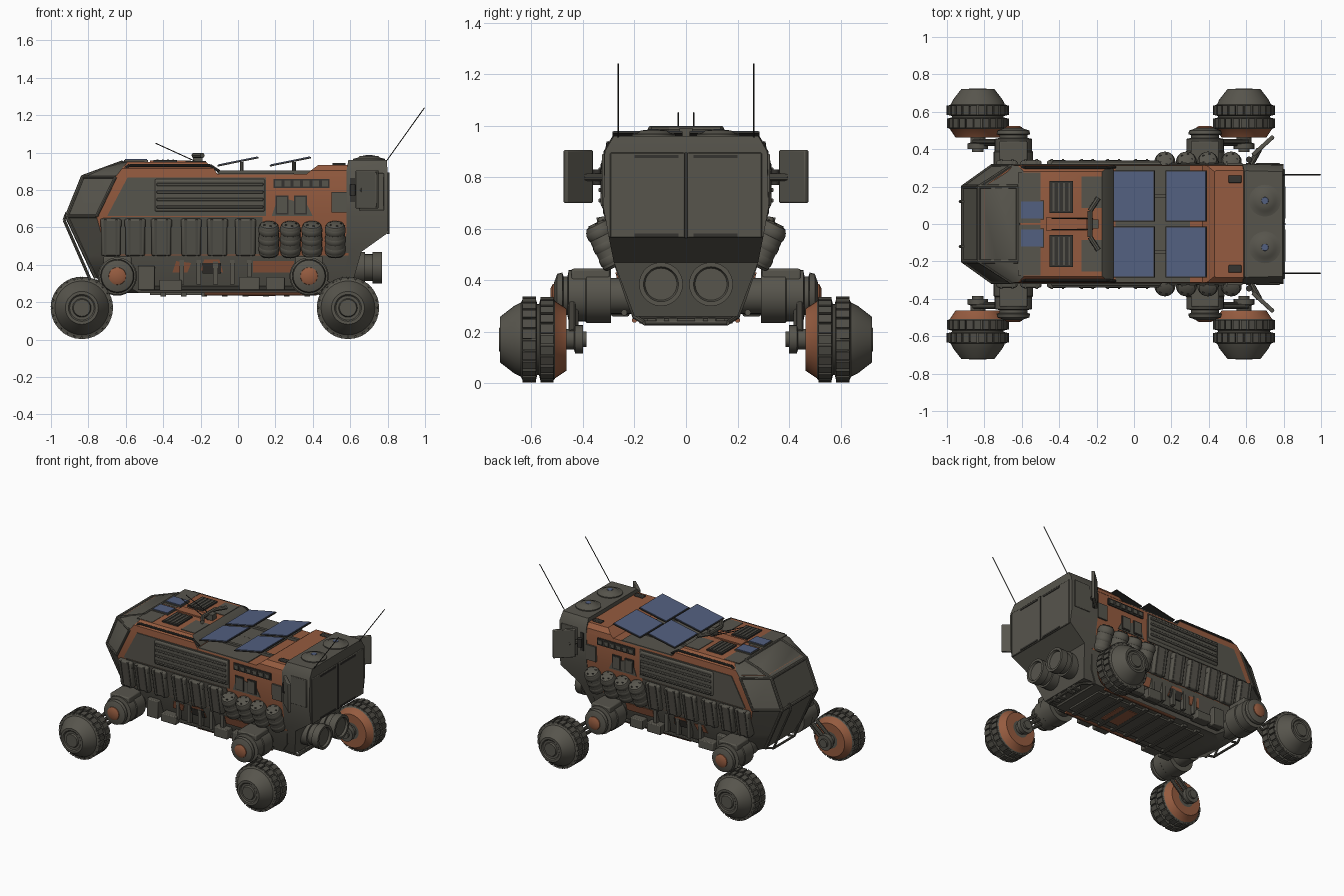
import bpy, bmesh, math
from mathutils import Vector, Matrix, Euler

cube = bpy.data.objects.get("Cube")
if cube:
    bpy.data.objects.remove(cube, do_unlink=True)

def material(name, rgb):
    m = bpy.data.materials.new(name)
    m.use_nodes = True
    m.diffuse_color = (*rgb, 1)
    m.node_tree.nodes["Principled BSDF"].inputs["Base Color"].default_value = (*rgb, 1)
    return m

GREY = material("hull grey", (.095, .09, .073))
ORANGE = material("rust orange", (.30, .105, .05))
BLUE = material("solar blue", (.085, .115, .215))
DARK = material("dark trim", (.035, .033, .029))
TIRE = material("tire grey", (.078, .074, .061))
SIDES = (-1, 1)

def finish(name, bm, *mats):
    bmesh.ops.recalc_face_normals(bm, faces=bm.faces)
    me = bpy.data.meshes.new(name)
    bm.to_mesh(me)
    bm.free()
    for m in mats:
        me.materials.append(m)
    me.polygons.foreach_set("use_smooth", [True] * len(me.polygons))
    me.set_sharp_from_angle(angle=math.radians(32))
    ob = bpy.data.objects.new(name, me)
    bpy.context.collection.objects.link(ob)
    return ob

def place(c, size, rot=(0, 0, 0)):
    return Matrix.LocRotScale(Vector(c), Euler(rot), Vector(size))

def boxes(name, places, mat, bevel=0):
    bm = bmesh.new()
    for p in places:
        bmesh.ops.create_cube(bm, size=1, matrix=p)
    ob = finish(name, bm, mat)
    if bevel:
        b = ob.modifiers.new("bevel", "BEVEL")
        b.width, b.segments = bevel, 2
    return ob

def box(name, c, size, mat, rot=(0, 0, 0), bevel=0):
    return boxes(name, [place(c, size, rot)], mat, bevel)

def lathe(name, origin, axis, prof, mat, n=28, trim=None, trim_segs=()):
    """Spin (distance, radius) pairs around an axis; trim_segs take the second material."""
    q = Vector(axis).to_track_quat('Z', 'Y')
    bm = bmesh.new()
    rings = [[bm.verts.new(Vector(origin) + q @ Vector((r * math.cos(a), r * math.sin(a), t)))
              for a in (math.tau * i / n for i in range(n))] for t, r in prof]
    for k in range(len(rings) - 1):
        for i in range(n):
            j = (i + 1) % n
            f = bm.faces.new((rings[k][i], rings[k][j], rings[k + 1][j], rings[k + 1][i]))
            f.material_index = int(k in trim_segs)
    bm.faces.new(rings[0])
    bm.faces.new(rings[-1])
    return finish(name, bm, mat, trim or mat)

def rod(name, a, b, r, mat, n=10):
    d = Vector(b) - Vector(a)
    return lathe(name, a, d, [(0, r), (d.length, r)], mat, n)

def path(name, pts, r, mat):
    for a, b in zip(pts, pts[1:]):
        rod(name, a, b, r, mat, 8)

def loft(name, layers, rule, *mats):
    """Stack six-sided plan outlines: z, front x/y, shoulder x/y, rear x/y."""
    bm = bmesh.new()
    rings = []
    for z, xf, yf, xs, ys, xr, yr in layers:
        half = [(xf, -yf), (xs, -ys), (xr, -yr)]
        ring = half + [(x, -y) for x, y in reversed(half)]
        rings.append([bm.verts.new((x, y, z)) for x, y in ring])
    for a, b in zip(rings, rings[1:]):
        for i in range(6):
            f = bm.faces.new((a[i], a[(i + 1) % 6], b[(i + 1) % 6], b[i]))
            f.material_index = rule(i, f.calc_center_median().z)
    bm.faces.new(rings[0])
    top = bm.faces.new(rings[-1])
    top.material_index = rule(1, layers[-1][0])
    return finish(name, bm, *mats)

# hull: faceted nose, sloped lower tub
HULL = [(.25, -.60, .15, -.53, .205, .50, .205), (.33, -.76, .17, -.66, .235, .56, .235),
        (.45, -.82, .18, -.70, .275, .59, .275), (.66, -.915, .2, -.757, .313, .6, .313),
        (.87, -.83, .2, -.655, .315, .6, .315), (.885, -.8, .2, -.645, .312, .6, .312)]
loft("hull", HULL, lambda i, z: int(i in (1, 3) and z > .45), GREY, ORANGE)
loft("cab_roof", [(.87, -.83, .2, -.655, .315, -.10, .315), (.915, -.73, .2, -.62, .312, -.13, .312),
                  (.95, -.62, .2, -.59, .28, -.17, .28)], lambda i, z: int(i in (1, 3)), GREY, ORANGE)
loft("rear_deck", [(.88, .36, .315, .38, .315, .6, .315), (.905, .39, .312, .41, .312, .6, .312),
                   (.935, .43, .28, .44, .285, .6, .285)], lambda i, z: 0, ORANGE)
loft("rear_cabin", [(.26, .48, .2, .49, .2, .60, .2), (.47, .56, .28, .57, .28, .66, .28),
                    (.57, .58, .3, .59, .3, .80, .3), (.68, .58, .32, .59, .32, .80, .32),
                    (.90, .58, .32, .59, .32, .80, .315), (.96, .59, .28, .60, .285, .795, .28)],
     lambda i, z: 0, GREY)

def hull_y(z):
    for lo, hi in zip(HULL, HULL[1:]):
        if z <= hi[0]:
            return lo[4] + (hi[4] - lo[4]) * (z - lo[0]) / (hi[0] - lo[0])
    return HULL[-1][4]

def panel(name, pts, mat, t=.006):
    """Thin plate following both hull flanks, outlined in x and z."""
    for s in SIDES:
        bm = bmesh.new()
        rings = [[bm.verts.new((x, s * (hull_y(z) + o), z)) for x, z in pts] for o in (-.004, t)]
        for r in rings:
            bm.faces.new(r)
        for i in range(len(pts)):
            j = (i + 1) % len(pts)
            bm.faces.new((rings[0][i], rings[0][j], rings[1][j], rings[1][i]))
        finish(name, bm, mat)

def rect(x0, x1, z0, z1):
    return [(x0, z0), (x1, z0), (x1, z1), (x0, z1)]

# painted flank panels
panel("flank_panel", [(-.70, .66), (.15, .66), (.15, .868), (-.59, .868)], GREY)
panel("stowage_backing", rect(-.68, .13, .455, .655), GREY)
panel("camouflage_patch", [(.18, .66), (.40, .66), (.37, .72), (.27, .75), (.2, .72)], GREY, .004)
for left in (.20, .30):
    panel("window_frame", rect(left, left + .07, .67, .77), DARK, .008)
    panel("window_pane", rect(left + .008, left + .062, .678, .762), GREY, .011)
panel("tub_patch", [(-.35, .36), (-.27, .36), (-.25, .41), (-.33, .42)], ORANGE)
panel("tub_patch", [(-.2, .37), (-.08, .36), (-.1, .43), (-.18, .43)], ORANGE)
panel("tub_patch", rect(.08, .3, .36, .42), ORANGE)
panel("tub_vent", rect(-.19, -.09, .355, .41), DARK, .009)
panel("vent_strip", rect(.19, .49, .81, .86), DARK, .008)
panel("side_hatch", rect(.50, .58, .68, .79), GREY, .012)

for s in SIDES:
    # ribbed flank cover, vents and tub fittings
    box("ribbed_cover", (-.15, s * .321, .772), (.59, .02, .175), GREY, bevel=.012)
    boxes("cover_ribs", [place((-.15, s * .332, .71 + .04 * i), (.57, .014, .016)) for i in range(4)], TIRE, .004)
    boxes("vent_slats", [place((.215 + .05 * i, s * .323, .835), (.034, .014, .03)) for i in range(6)], GREY)
    boxes("tub_boxes", [place((x, s * .255, z), (w, .07, h)) for x, z, w, h in (
        (-.49, .33, .09, .13), (-.36, .29, .12, .06), (.06, .3, .11, .07), (.2, .3, .1, .07))], GREY, .006)
    boxes("tub_struts", [place((-.3 + .09 * i, s * .255, .36), (.025, .03, .13)) for i in range(5)], GREY)
    rod("side_pipe", (-.52, s * .24, .275), (.45, s * .24, .275), .012, GREY)
    rod("lower_pipe", (-.18, s * .2, .245), (.42, s * .2, .245), .01, ORANGE)

    # stowage cases hung against the sloping flank, leaning canisters
    lean = -s * .18
    for x in (-.68, -.55, -.41, -.25, -.11, .04):
        box("stowage_case", (x, s * .298, .55), (.105, .055, .20), GREY, (lean, 0, 0), .01)
        box("case_lid", (x, s * .306, .625), (.112, .06, .045), GREY, (lean, 0, 0), .008)
        boxes("case_straps", [place((x + d, s * .3, .55), (.012, .06, .2), (lean, 0, 0)) for d in (-.03, .03)], TIRE)
    for x in (.165, .28, .395, .52):
        base, way = Vector((x, s * .267, .455)), Vector((0, s * .44, .9))
        lathe("canister", base, way, [(0, .045), (.01, .053), (.165, .053), (.178, .046), (.187, .025)], GREY, 20)
        for t in (.02, .075, .13):
            lathe("canister_band", base + way * t, way, [(0, .053), (.006, .056), (.024, .056), (.03, .053)], GREY, 20)
        boxes("canister_studs", [place(base + way * .182 + Vector((.03 * math.cos(a), s * .027 * math.sin(a), -.013 * math.sin(a))),
              (.01, .01, .008)) for a in (math.tau * k / 5 for k in range(5))], DARK)

    # nose frame and guard bars
    corner, brow = (-.915, s * .2, .66), (-.83, s * .2, .87)
    path("nose_frame", [(-.76, s * .17, .33), corner, brow, (-.62, s * .2, .947)], .011, GREY)
    path("nose_frame", [corner, (-.757, s * .313, .66), (-.655, s * .313, .87), brow], .009, GREY)
    path("nose_guard", [(-.74, s * .12, .31), (-.79, s * .12, .32), (-.93, s * .12, .64), (-.915, s * .12, .68)], .008, GREY)
    path("roof_rail", [(-.62, s * .3, .905), (-.58, s * .302, .932), (-.15, s * .302, .932), (-.1, s * .305, .9)], .008, DARK)

    # roof fittings
    box("roof_grille", (-.388, s * .145, .953), (.125, .17, .014), DARK)
    boxes("grille_bars", [place((-.43 + .028 * i, s * .145, .96), (.01, .15, .008)) for i in range(4)], GREY)
    box("front_solar_base", (-.545, s * .075, .953), (.13, .1, .014), GREY)
    box("front_solar_panel", (-.545, s * .075, .962), (.118, .09, .006), BLUE)
    box("roof_patch", (-.225, s * .17, .951), (.11, .17, .006), GREY)
    box("brow_patch", (-.56, s * .14, .949), (.12, .27, .006), GREY)
    box("mid_deck_patch", (.10, s * .157, .886), (.40, .313, .008), GREY)
    rod("front_whip", (-.22, s * .03, .95), (-.44, s * .03, 1.05), .003, DARK, 6)
    box("deck_latch", (.54, s * .24, .938), (.07, .04, .014), DARK, bevel=.005)

    # tilted solar panels
    for x in (0, .28):
        box("solar_frame", (x, s * .15, .951), (.225, .272, .007), DARK, (0, -.2, 0))
        box("solar_panel", (x - .001, s * .15, .956), (.214, .262, .005), BLUE, (0, -.2, 0))
        rod("solar_post", (x + .02, s * .15, .88), (x + .02, s * .15, .95), .01, GREY)

    # rear cabin: domes, doors, thrusters, aerials
    lathe("roof_dome", (.70, s * .125, .955), (0, 0, 1), [(0, .085), (.012, .085), (.018, .06), (.026, .05), (.03, .02)], GREY)
    lathe("dome_lens", (.70, s * .125, .98), (0, 0, 1), [(0, .022), (.007, .018)], BLUE, 16)
    box("rear_door", (.801, s * .15, .73), (.012, .288, .33), GREY, bevel=.004)
    boxes("door_vents", [place((.808, s * .115, z), (.006, .17, .012)) for z in (.88, .575)], DARK)
    box("roof_light", (.785, s * .14, .925), (.02, .22, .02), GREY, bevel=.004)
    lathe("thruster", (.56, s * .097, .385), (1, 0, 0), [(0, .085), (.12, .085), (.12, .072), (.16, .072), (.16, .085),
          (.21, .085), (.21, .068), (.195, .062)], GREY)
    rod("rear_aerial", (.79, s * .263, .95), (.997, s * .263, 1.24), .003, DARK, 6)
    box("cabin_side_plate", (.715, s * .321, .79), (.13, .01, .2), GREY, bevel=.004)
    box("cabin_side_slot", (.612, s * .321, .80), (.025, .012, .13), DARK)
    box("wing_panel", (.69, s * .418, .803), (.15, .022, .205), GREY, (0, 0, s * .74), .005)
    rod("wing_mount", (.62, s * .31, .80), (.67, s * .40, .80), .016, GREY)
    lathe("wing_pivot", (.615, s * .345, .77), (0, 0, 1), [(0, .016), (.06, .016)], DARK, 12)

    # suspension and wheels
    for hx, wx in ((-.645, -.835), (.38, .588)):
        lathe("suspension_hub", (hx, 0, .34), (0, s, 0), [(.18, .07), (.29, .07), (.29, .105), (.385, .105), (.39, .1),
              (.455, .1), (.46, .075), (.475, .075), (.48, .09), (.5, .085), (.512, .05)], GREY)
        lathe("hub_cap", (hx, s * .505, .34), (0, s, 0), [(0, .048), (.012, .046), (.02, .03)], ORANGE, 20)
        box("hub_housing", (hx, s * .37, .415), (.15, .15, .06), GREY, bevel=.008)
        way = Vector((wx - hx, 0, -.166)).normalized()
        side = Vector((-way.z, 0, way.x))
        for k in (-1, 0, 1):
            o = side * .032 * k + Vector((0, s * (.43 + .012 * abs(k)), 0))
            rod("swing_arm", Vector((hx, 0, .34)) + o, Vector((wx, 0, .174)) + o, .013, GREY)
        lathe("axle_motor", (wx, s * .385, .172), (0, s, 0), [(0, .03), (.015, .03), (.015, .055), (.045, .055), (.05, .04), (.09, .04)], GREY, 20)
        lathe("wheel", (wx, 0, .17), (0, s, 0), [(.463, .06), (.463, .12), (.508, .15), (.512, .157), (.565, .157), (.57, .138),
              (.577, .138), (.582, .157), (.635, .155), (.64, .144), (.665, .132), (.722, .088), (.722, .072), (.715, .065),
              (.715, .05), (.725, .045)], GREY, 36, ORANGE, (0, 1))
        tread = []
        for yc in (.539, .608):
            for i in range(24):
                a = math.tau * (i + .5 * (yc > .57)) / 24
                tread.append(place((wx + .154 * math.sin(a), s * yc, .17 + .154 * math.cos(a)), (.034, .052, .024), (0, a, 0)))
        boxes("tire_tread", tread, TIRE)

# centre details
path("nose_ridge", [(-.915, -.2, .66), (-.915, .2, .66)], .011, GREY)
path("nose_ridge", [(-.83, -.2, .87), (-.83, .2, .87)], .011, GREY)
path("nose_ridge", [(-.62, -.2, .948), (-.62, .2, .948)], .01, GREY)
path("nose_guard", [(-.79, -.12, .32), (-.79, .12, .32)], .008, GREY)
path("lamp_bar", [(-.19, -.14, .985), (-.235, -.07, .985), (-.235, .07, .985), (-.19, .14, .985)], .014, GREY)
box("lamp_bar_mount", (-.215, 0, .965), (.05, .05, .05), GREY)
box("roof_spine", (-.36, 0, .953), (.22, .07, .012), ORANGE)
boxes("solar_rails", [place((.14, y, .895), (.5, .02, .02)) for y in (-.15, .15)], GREY)
box("door_seam", (.804, 0, .73), (.012, .01, .33), DARK)

# underbody plate, cross ribs and rear bumper pipe
box("belly_plate", (-.02, 0, .248), (.9, .3, .02), GREY)
boxes("belly_ribs", [place((-.4 + .11 * i, 0, .246), (.03, .36, .028)) for i in range(8)], TIRE)
box("belly_patch", (.12, 0, .237), (.16, .2, .008), ORANGE)
path("rear_bumper", [(.5, -.2, .26), (.6, -.16, .235), (.6, .16, .235), (.5, .2, .26)], .01, GREY)
boxes("rear_hooks", [place((.58, y, .24), (.05, .035, .03)) for y in (-.1, -.05, .05, .1)], GREY, .004)
